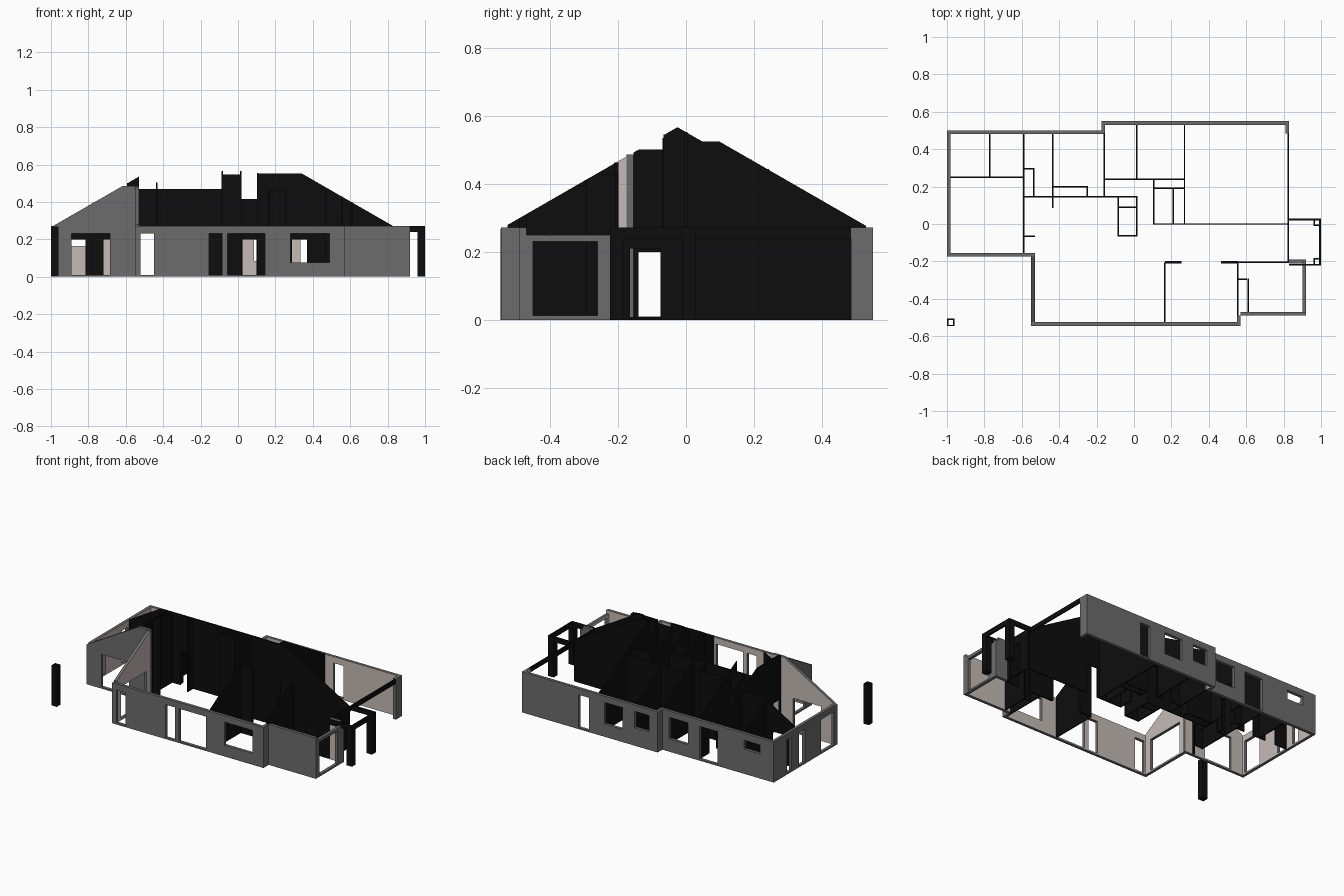
import bpy, bmesh
from mathutils import Vector

if "Cube" in bpy.data.objects:
    bpy.data.objects.remove(bpy.data.objects["Cube"])


def material(name, rgb):
    m = bpy.data.materials.new(name)
    m.diffuse_color = (*rgb, 1)
    m.use_nodes = True
    m.node_tree.nodes["Principled BSDF"].inputs["Base Color"].default_value = m.diffuse_color
    return m


GREY = material("render_grey", (0.15, 0.15, 0.15))
BEIGE = material("plaster_beige", (0.56, 0.50, 0.47))
BLACK = material("partition_black", (0.004, 0.004, 0.004))
H = 0.272                                   # eaves height


def roof(x, y):
    """Underside of the hipped roof that trims the partitions."""
    garage = x > 0.26 and y > 0.02
    north, cap = (0.55, 0.525) if garage else (0.5, 0.568)
    d = min(x + 1, y + 0.55, north - y, 0.84 - x)
    return max(0.265, min(0.265 + 0.575 * d, cap))


def wall(name, axis, c, a, b, t=0.02, top=H, holes=(), inward=0, base=0.0):
    """Wall along an axis from a to b, from c to c+t across it.
    holes: (start, end, sill, head); inward: side with the plaster face."""
    def pos(s, z):
        return (s, c, z) if axis == 'x' else (c, s, z)

    def height(s):
        if top != 'roof':
            return top
        return roof(s, c + t / 2) if axis == 'x' else roof(c + t / 2, s)

    n = max(2, int((b - a) / 0.005))
    ss = [a + (b - a) * i / n for i in range(n + 1)]
    cuts = {round(a, 4), round(b, 4)}
    for p, q, r in zip(ss, ss[1:], ss[2:]):  # slope changes of the top edge
        if abs(height(p) - 2 * height(q) + height(r)) > 1e-5:
            cuts.add(round(q, 4))
    levels = {base}
    for h in holes:
        cuts.update(h[:2])
        levels.update(h[2:])
    cuts, levels = sorted(cuts), sorted(levels)

    bm = bmesh.new()
    cache = {}

    def vert(i, j):
        if (i, j) not in cache:
            z = levels[j] if j < len(levels) else height(cuts[i])
            cache[i, j] = bm.verts.new(pos(cuts[i], z))
        return cache[i, j]

    for i in range(len(cuts) - 1):
        mid = (cuts[i] + cuts[i + 1]) / 2
        for j in range(len(levels)):
            z = levels[j] + 1e-4
            if any(h[0] < mid < h[1] and h[2] <= z < h[3] for h in holes):
                continue
            bm.faces.new([vert(i, j), vert(i + 1, j), vert(i + 1, j + 1), vert(i, j + 1)])
    across = Vector((0, 1, 0)) if axis == 'x' else Vector((1, 0, 0))
    ext = bmesh.ops.extrude_face_region(bm, geom=bm.faces[:], use_keep_orig=True)
    bmesh.ops.translate(bm, vec=across * t,
                        verts=[g for g in ext['geom'] if isinstance(g, bmesh.types.BMVert)])
    bmesh.ops.recalc_face_normals(bm, faces=bm.faces[:])
    for f in bm.faces:
        f.material_index = int(inward != 0 and f.normal.dot(across) * inward > 0.9)
    me = bpy.data.meshes.new(name)
    bm.to_mesh(me)
    bm.free()
    for m in ((GREY, BEIGE) if inward else (BLACK,)):
        me.materials.append(m)
    bpy.context.collection.objects.link(bpy.data.objects.new(name, me))


def column(name, x, y, h, r=0.02):
    """Hollow square post made of four thin boards."""
    w = 0.007
    for k, c in enumerate((-r, r - w)):
        wall(f"{name}_side_{k}", 'y', x + c, y - r, y + r, w, h)
        wall(f"{name}_face_{k}", 'x', y + c, x - r + w, x + r - w, w, h)


# outer walls, front side
wall("south_wall", 'x', -0.545, -0.55, 0.57, inward=1,
     holes=[(-0.52, -0.45, 0.01, 0.23), (-0.155, -0.085, 0.01, 0.23),
            (-0.055, 0.145, 0.01, 0.23), (0.28, 0.49, 0.075, 0.23)])
wall("south_east_step", 'y', 0.55, -0.525, -0.49, inward=-1)
wall("south_east_wall", 'x', -0.49, 0.57, 0.92, inward=1)
wall("east_bedroom_wall", 'y', 0.90, -0.47, -0.19, top=0.25, inward=-1,
     holes=[(-0.45, -0.26, 0.012, 0.23)])
wall("east_bedroom_return", 'x', -0.21, 0.83, 0.90, inward=-1)
wall("carport_gable_wall", 'x', -0.175, -1.0, -0.53, top='roof', inward=1,
     holes=[(-0.89, -0.685, 0.01, 0.23)])
wall("carport_side_wall", 'y', -0.55, -0.525, -0.175, top='roof', inward=1,
     holes=[(-0.48, -0.21, 0.01, 0.225)])

# outer walls, back and west side
wall("west_wall", 'y', -1.0, -0.155, 0.48, inward=1,
     holes=[(-0.14, 0.0, 0.01, 0.23), (0.17, 0.235, 0.01, 0.23), (0.31, 0.36, 0.01, 0.23)])
wall("north_west_wall", 'x', 0.48, -1.0, -0.155, inward=-1,
     holes=[(-0.9, -0.78, 0.165, 0.225), (-0.585, -0.45, 0.01, 0.23),
            (-0.365, -0.225, 0.085, 0.23)])
wall("north_step", 'y', -0.175, 0.50, 0.53, inward=1)
wall("north_east_wall", 'x', 0.53, -0.175, 0.83, inward=-1,
     holes=[(-0.11, -0.005, 0.12, 0.23), (0.085, 0.22, 0.085, 0.23), (0.335, 0.41, 0.01, 0.23)])
wall("garage_corner", 'y', 0.81, 0.485, 0.53, inward=-1)

# garage lintel and entrance wall
wall("garage_lintel", 'y', 0.822, 0.0, 0.485, 0.008, base=0.24)
wall("entrance_wall", 'y', 0.822, -0.2, 0.0, 0.008, holes=[(-0.165, -0.075, 0.008, 0.21)])

# partitions running along x: y, start, end, openings
for i, (y, a, b, holes) in enumerate([
        (0.0, 0.105, 0.822, [(0.29, 0.37, 0, 0.2)]),
        (-0.205, 0.56, 0.83, [(0.65, 0.73, 0, 0.2)]),
        (0.145, -0.585, 0.015, [(-0.525, -0.445, 0, 0.23)]),
        (0.24, -0.16, 0.27, [(-0.09, -0.02, 0, 0.2), (0.025, 0.1, 0, 0.2)]),
        (0.19, 0.105, 0.27, []),
        (0.25, -0.98, -0.59, [(-0.89, -0.815, 0, 0.2), (-0.72, -0.65, 0, 0.2)]),
        (0.295, -0.585, -0.535, []),
        (-0.065, -0.585, -0.53, []),
        (0.2, -0.43, -0.25, []),
        (-0.062, -0.085, 0.015, []),
        (0.09, -0.085, 0.015, []),
        (-0.295, 0.56, 0.605, [])]):
    wall(f"cross_partition_{i}", 'x', y - 0.004, a, b, 0.008, 'roof', holes)

# partitions running along y: x, start, end, openings
for i, (x, a, b, holes) in enumerate([
        (-0.59, -0.155, 0.48, [(-0.14, -0.075, 0, 0.2)]),
        (-0.77, 0.254, 0.48, []),
        (-0.535, 0.149, 0.3, [(0.18, 0.26, 0, 0.2)]),
        (-0.435, 0.085, 0.48, [(0.3, 0.38, 0, 0.2)]),
        (-0.25, 0.149, 0.204, []),
        (-0.16, 0.149, 0.53, []),
        (0.015, 0.244, 0.53, []),
        (-0.085, -0.066, 0.141, []),
        (0.015, -0.066, 0.149, []),
        (0.105, -0.004, 0.244, [(0.1, 0.17, 0, 0.2)]),
        (0.21, 0.004, 0.186, []),
        (0.27, 0.004, 0.53, []),
        (0.165, -0.525, -0.205, []),
        (0.556, -0.49, -0.201, []),
        (0.61, -0.47, -0.291, [])]):
    wall(f"long_partition_{i}", 'y', x - 0.004, a, b, 0.008, 'roof', holes)

# thicker nibs framing the dining opening
for i, (a, b) in enumerate([(0.165, 0.255), (0.465, 0.555)]):
    wall(f"opening_nib_{i}", 'x', -0.212, a, b, 0.014, 'roof')

# porch: two posts carrying a fascia on three sides
for i, y in enumerate((0.01, -0.203)):
    column(f"porch_post_{i}", 0.98, y, 0.238)
wall("porch_front_beam", 'y', 0.99, -0.223, 0.03, 0.01, base=0.238)
for i, y in enumerate((0.02, -0.223)):
    wall(f"porch_side_beam_{i}", 'x', y, 0.83, 0.99, 0.01, base=0.238)

# free-standing carport post
column("carport_post", -0.98, -0.526, 0.268)
